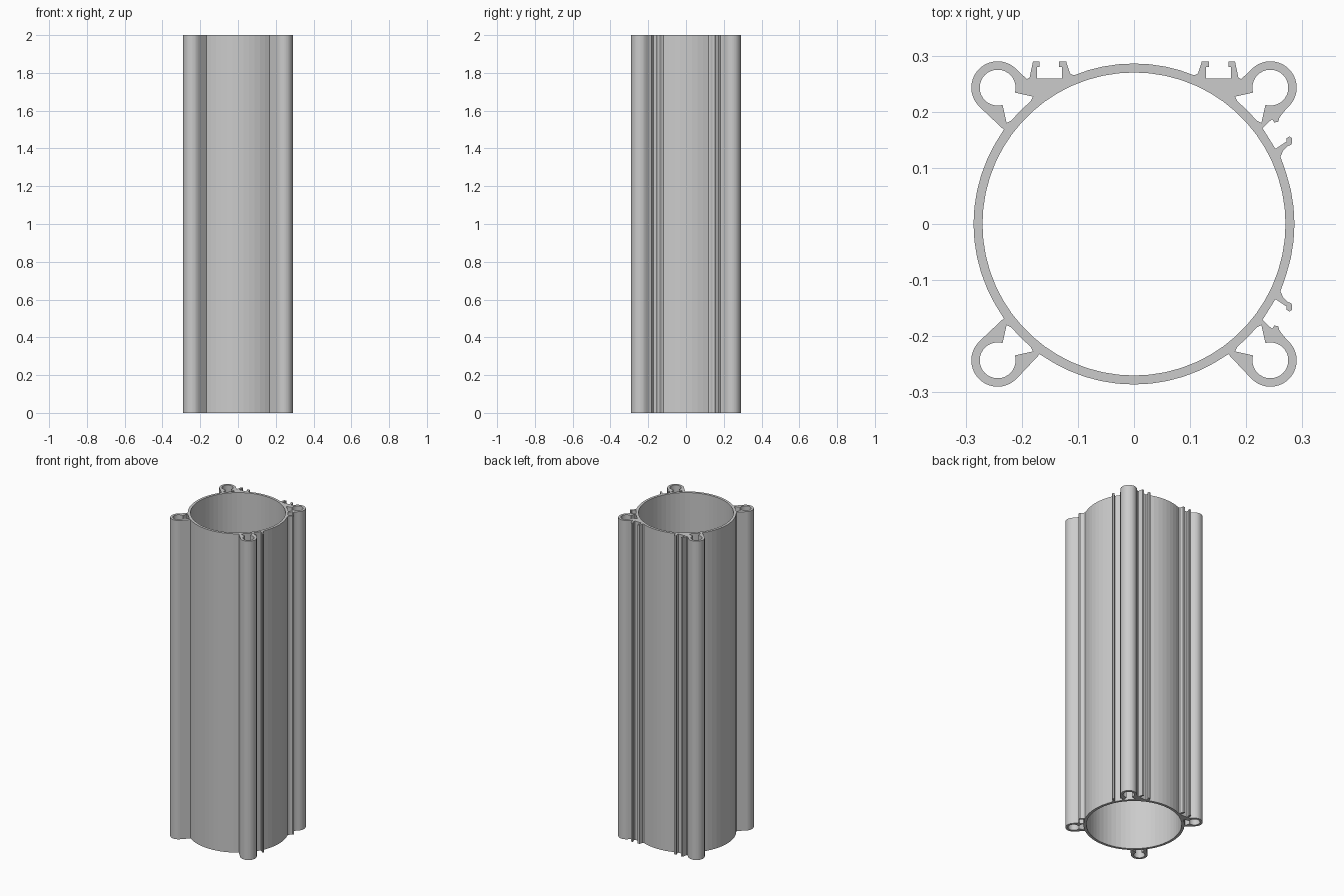
import bpy, bmesh
from math import cos, sin, atan2, degrees, radians

if "Cube" in bpy.data.objects:
    bpy.data.objects.remove(bpy.data.objects["Cube"])

# Cross-section dimensions in thousandths of a unit
RING_OUT, RING_IN = 286, 270
LOBE_C, LOBE_OUT, LOBE_IN = 243, 47, 32
HEIGHT = 2.0


def arc(c, r, a0, a1, step):
    n = max(1, round(abs(a1 - a0) / step))
    angles = [radians(a0 + (a1 - a0) * i / n) for i in range(n + 1)]
    return [(c + r * cos(a), c + r * sin(a)) for a in angles]


def ang(p):
    return degrees(atan2(p[1], p[0]))


def ring(a0, a1):
    return arc(0, RING_OUT, a0, a1, 6)


# Optional details, all given in the +x +y quadrant
HOOK = [(261, 120), (266, 131), (274, 139), (280, 141), (282, 145), (282, 153),
        (277, 156), (272, 153), (272, 147), (252, 134)]
NUB_SIDE = [(229, 171), (246, 187), (250, 181), (257, 182), (259, 189), (266, 199)]
PLAIN_SIDE = [(232, 168)]
PLAIN_TOP = [(168, 232)]
SLOT_TOP = [(191, 258), (186, 261), (180, 290), (168, 290), (168, 280), (173, 280),
            (173, 259), (128, 259), (128, 280), (134, 280), (134, 290), (121, 290),
            (114, 268), (107, 265)]


def quadrant(hooked, slotted):
    """Outer outline from the +x axis round to the +y axis."""
    pts, a = [], 0
    if hooked:
        pts += ring(0, ang(HOOK[0]))[:-1] + HOOK
        a = ang(HOOK[-1])
    side = NUB_SIDE if hooked else PLAIN_SIDE
    top = SLOT_TOP if slotted else PLAIN_TOP
    pts += ring(a, ang(side[0]))[(1 if hooked else 0):-1] + side
    pts += arc(LOBE_C, LOBE_OUT, -45, 135, 9)
    pts += top + ring(ang(top[-1]), 90)[1:]
    return pts


def flip(pts, sx, sy):
    return [(x * sx, y * sy) for x, y in pts]


# Outer outline, walked counter-clockwise through the four quadrants
outline = (quadrant(True, True)[:-1]
           + flip(quadrant(False, True), -1, 1)[::-1][:-1]
           + flip(quadrant(False, False), -1, -1)[:-1]
           + flip(quadrant(True, False), 1, -1)[::-1][:-1])

# Round bore and the four keyhole screw channels
bore = arc(0, RING_IN, 0, 360, 6)[:-1]
channel = (arc(LOBE_C, LOBE_IN, -106, 196, 10) + [(180, 227)]
           + ring(50, 40) + [(227, 180)])
loops = [outline, bore] + [flip(channel, sx, sy) for sx in (1, -1) for sy in (1, -1)]

# Filled flat curve extruded to full height
curve = bpy.data.curves.new("cylinder_profile", 'CURVE')
curve.dimensions = '2D'
curve.fill_mode = 'BOTH'
curve.extrude = HEIGHT / 2
for pts in loops:
    sp = curve.splines.new('POLY')
    sp.points.add(len(pts) - 1)
    for p, (x, y) in zip(sp.points, pts):
        p.co = (x / 1000, y / 1000, HEIGHT / 2, 1)
    sp.use_cyclic_u = True
body = bpy.data.objects.new("cylinder_tube", curve)
bpy.context.collection.objects.link(body)
bpy.context.view_layer.objects.active = body
body.select_set(True)
bpy.ops.object.convert(target='MESH')
body = bpy.context.object

# Weld caps to walls and stand the tube on the ground
bm = bmesh.new()
bm.from_mesh(body.data)
bmesh.ops.remove_doubles(bm, verts=bm.verts, dist=1e-5)
low = min(v.co.z for v in bm.verts)
bmesh.ops.translate(bm, verts=bm.verts, vec=(0, 0, -low))
bmesh.ops.recalc_face_normals(bm, faces=bm.faces)
for f in bm.faces:
    f.smooth = False
bm.to_mesh(body.data)
bm.free()
